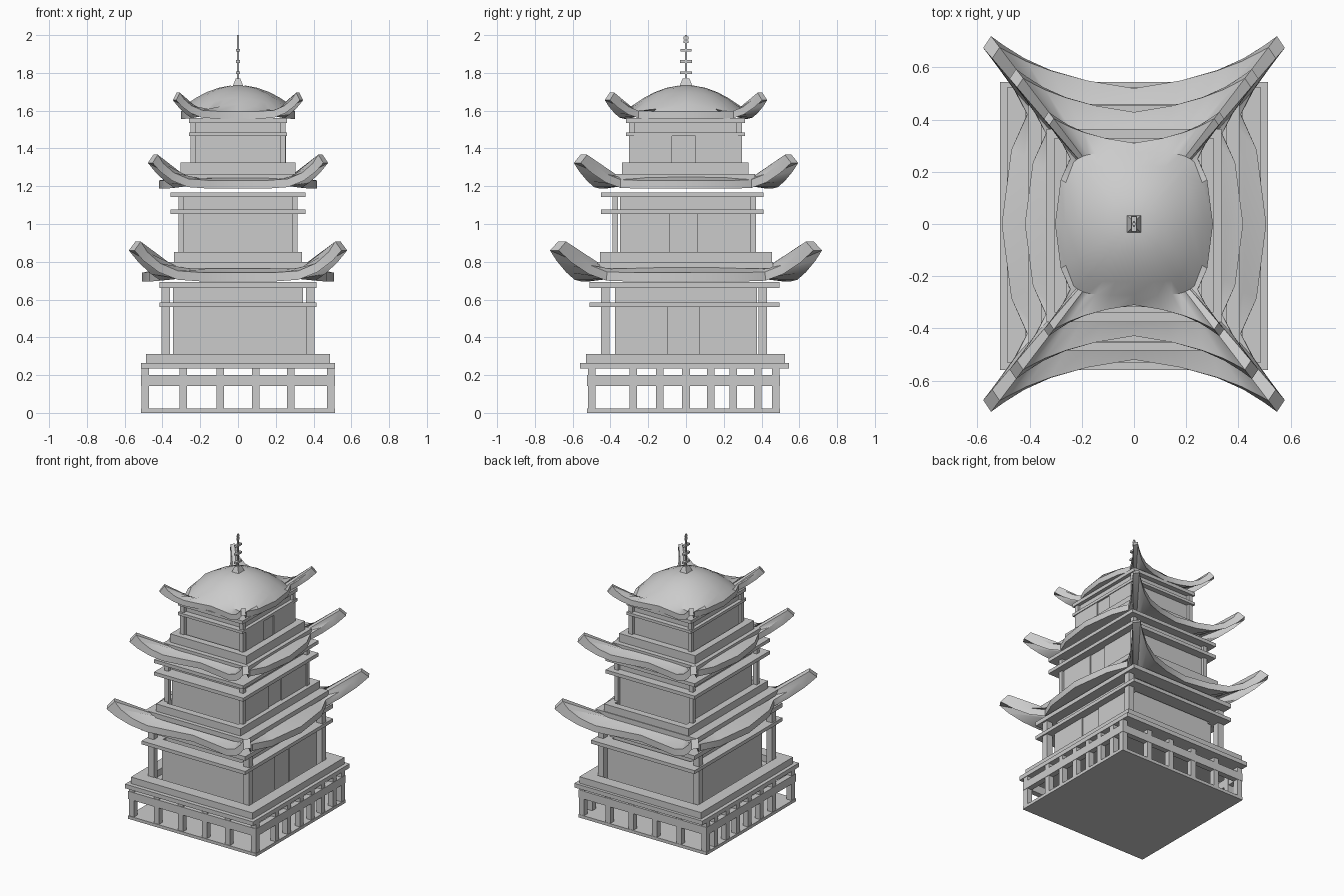
import bpy, bmesh, math

if "Cube" in bpy.data.objects:
    bpy.data.objects.remove(bpy.data.objects["Cube"])


def mesh_object(name, bm):
    bmesh.ops.recalc_face_normals(bm, faces=bm.faces)
    me = bpy.data.meshes.new(name)
    bm.to_mesh(me)
    bm.free()
    ob = bpy.data.objects.new(name, me)
    bpy.context.collection.objects.link(ob)
    return ob


def boxes(name, items):
    """One object from boxes given as (x0, x1, y0, y1, z0, z1)."""
    bm = bmesh.new()
    for x0, x1, y0, y1, z0, z1 in items:
        for v in bmesh.ops.create_cube(bm, size=1)["verts"]:
            v.co = ((x0 + x1) / 2 + v.co.x * (x1 - x0),
                    (y0 + y1) / 2 + v.co.y * (y1 - y0),
                    (z0 + z1) / 2 + v.co.z * (z1 - z0))
    return mesh_object(name, bm)


def frame(name, hx, y0, y1, z0, z1, w):
    """Rectangular ring of four beams."""
    return boxes(name, [(-hx, hx, y0, y0 + w, z0, z1), (-hx, hx, y1 - w, y1, z0, z1),
                        (-hx, -hx + w, y0 + w, y1 - w, z0, z1),
                        (hx - w, hx, y0 + w, y1 - w, z0, z1)])


# Quarter of the eave outline, front centre -> corner tip -> side centre (x, y, lift)
EAVE = [(0, -.52, 0), (.18, -.55, 0), (.32, -.59, .01), (.42, -.635, .05), (.50, -.685, .11),
        (.548, -.72, .165), (.578, -.675, .165), (.525, -.605, .10), (.46, -.515, .04),
        (.41, -.42, .005), (.47, -.285, 0), (.507, 0, 0)]


def eave_loop():
    half = EAVE + [(x, -y, z) for x, y, z in reversed(EAVE[:-1])]
    return half + [(-x, y, z) for x, y, z in reversed(half[1:-1])]


def squircle(x, y, hx, hy):
    k = ((abs(x) / hx) ** 5 + (abs(y) / hy) ** 5) ** (-1 / 5)
    return x * k, y * k


def roof(name, s, z, dome):
    """Curved-eave roof; dome=True closes it, otherwise it ends under the next storey."""
    loop = eave_loop()
    t = .047 * (.6 + .4 * s)
    bottom = [(x * s, y * s, z + h * s) for x, y, h in loop]
    top = []
    for (x, y, h), b in zip(loop, bottom):
        k = 1 - .06 * h / .165
        top.append((b[0] * k, b[1] * k, b[2] + t))
    under = [(*squircle(x, y, .36 * s, .40 * s), z + .015) for x, y, h in loop]
    rings = [under, bottom, top]
    if dome:
        for r in (.265, .215, .16, .10, .04):
            ring = []
            for x, y, h in loop:
                px, py = squircle(x, y, r, r * 1.03)
                ring.append((px, py, 1.735 - 1.35 * (px * px + py * py)))
            rings.append(ring)
    else:
        for k, dz in ((.425, .066), (.37, .09)):
            rings.append([(*squircle(x, y, k * s, (k + .035) * s), z + dz * s) for x, y, h in loop])
    bm = bmesh.new()
    vs = [[bm.verts.new(p) for p in ring] for ring in rings]
    n = len(loop)
    for a, b in zip(vs, vs[1:]):
        for i in range(n):
            bm.faces.new((a[i], a[(i + 1) % n], b[(i + 1) % n], b[i]))
    bm.faces.new(vs[0])
    bm.faces.new(vs[-1])
    ob = mesh_object(name, bm)
    bpy.ops.object.select_all(action='DESELECT')
    ob.select_set(True)
    bpy.context.view_layer.objects.active = ob
    bpy.ops.object.shade_smooth_by_angle(angle=math.radians(30))


# Open base: floor plate, posts, rail and deck
boxes("base_plate", [(-.513, .513, -.524, .497, 0, .022)])
posts = []
for x in (-.49, -.29, -.095, .095, .28, .49):
    for y in (-.50, .475):
        posts.append((x - .02, x + .02, y - .02, y + .02, .022, .235))
for y in (-.28, -.14, 0, .13, .25, .38):
    for x in (-.49, .49):
        posts.append((x - .02, x + .02, y - .02, y + .02, .022, .235))
boxes("base_posts", posts)
frame("base_rail", .513, -.524, .497, .143, .2, .04)
boxes("deck", [(-.513, .513, -.56, .545, .235, .265)])

# Storeys: wall, corner posts, three frames and side door panels
STOREYS = [
    # wall hx, wall hy, post hx, post y0, y1, z0, z1, sill(hx,y0,y1,z0,z1), rail(hx,y0,y1), rail heights, door
    dict(wall=(.345, .375), post=(.405, -.45, .43), z=(.265, .66), sill=(.487, -.53, .524, .265, .312),
         rail=(.415, -.51, .495), rz=((.56, .585), (.662, .692)), door=(-.095, .07)),
    dict(wall=(.285, .35), post=(.315, -.39, .37), z=(.77, 1.142), sill=(.338, -.455, .455, .80, .853),
         rail=(.357, -.45, .41), rz=((1.052, 1.077), (1.142, 1.167)), door=(-.085, .06)),
    dict(wall=(.235, .275), post=(.252, -.302, .297), z=(1.24, 1.56), sill=(.305, -.34, .33, 1.265, 1.325),
         rail=(.26, -.318, .312), rz=((1.465, 1.485), (1.535, 1.56)), door=(-.075, .05)),
]
for i, s in enumerate(STOREYS, 1):
    wx, wy = s["wall"]
    px, y0, y1 = s["post"]
    z0, z1 = s["z"]
    boxes(f"wall_{i}", [(-wx, wx, -wy, wy, z0, z1)])
    w = .045 if i == 1 else .03
    boxes(f"corner_posts_{i}", [(x, x + w, y, y + w, z0, z1)
                                for x in (-px, px - w) for y in (y0, y1 - w)])
    d0, d1 = s["door"]
    boxes(f"side_door_{i}", [(wx - .01, wx + .012, d0, d1, z0, s["rz"][0][0])])
    boxes(f"side_panels_{i}", [(wx - .01, wx + .02, d1, wy, z0, s["rz"][0][0]),
                               (wx - .01, wx + .02, -wy, d0, z0, s["rz"][0][0])])
    frame(f"sill_{i}", *s["sill"], .085 if i == 1 else .05)
    for part, (a, b) in zip(("rail", "lintel"), s["rz"]):
        frame(f"{part}_{i}", *s["rail"], a, b, s["rail"][0] - wx + .03)

# Step blocks between each lower roof and the storey above
boxes("step_block_2", [(-.405, .405, -.485, .46, .765, .80)])
boxes("step_block_3", [(-.335, .335, -.375, .365, 1.235, 1.265)])

# Roofs
roof("lower_roof", 1, .695, False)
roof("middle_roof", .825, 1.187, False)
roof("top_roof", .597, 1.557, True)

# Finial: tapered foot, rod and flat plates
bm = bmesh.new()
for v in bmesh.ops.create_cube(bm, size=1)["verts"]:
    top = v.co.z > 0
    k = .024 if top else .06
    v.co = (v.co.x * k, v.co.y * (k + .012), 1.77 if top else 1.725)
mesh_object("finial_foot", bm)
boxes("finial_rod", [(-.005, .005, -.006, .006, 1.765, 2.0)])
boxes("finial_plates", [(-w / 2.8, w / 2.8, -w, w, z - .007, z + .007) for z, w in
                        ((1.80, .031), (1.86, .031), (1.92, .029), (1.965, .012), (1.985, .012))])
